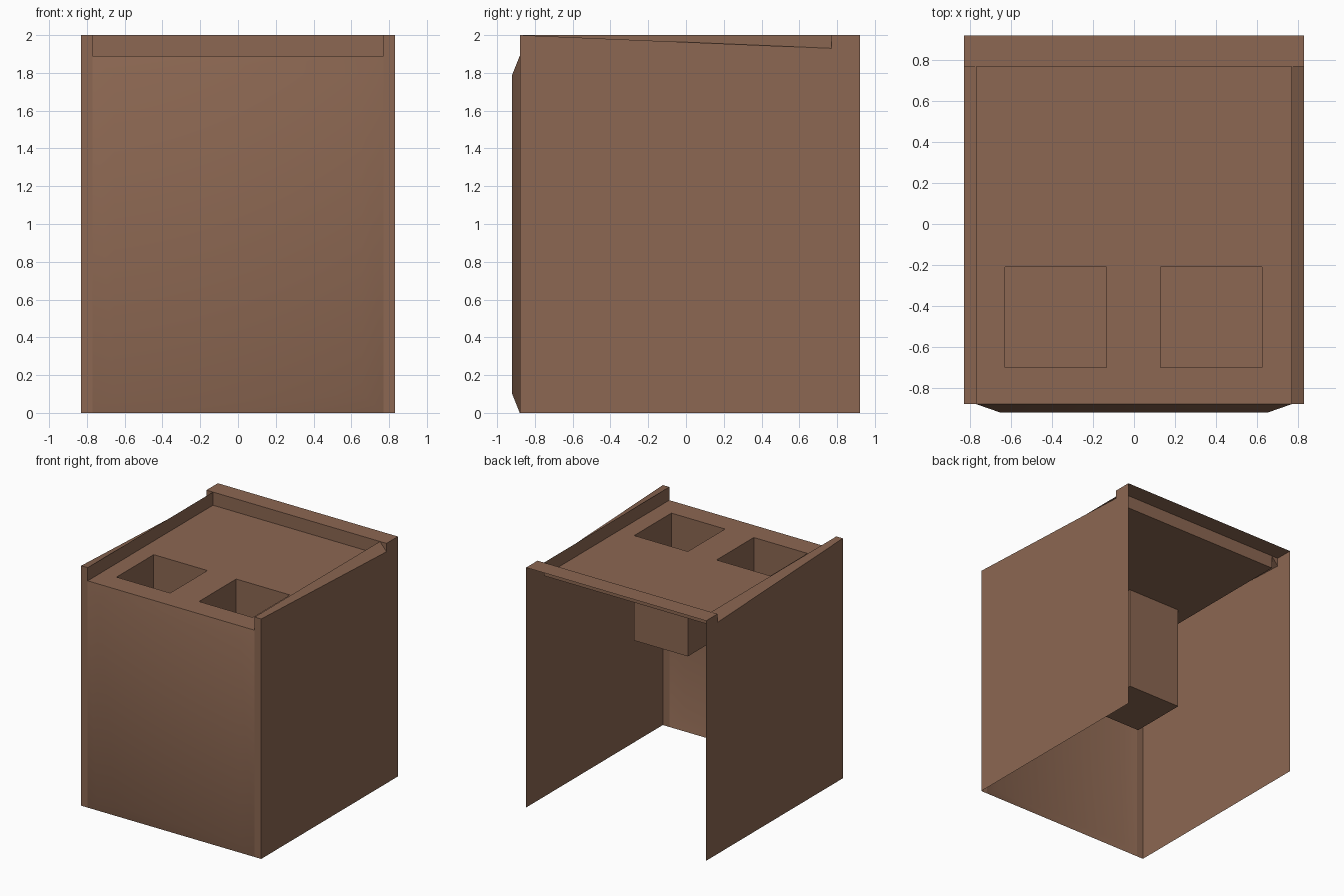
import bpy, math

if "Cube" in bpy.data.objects:
    bpy.data.objects.remove(bpy.data.objects["Cube"])

brown = bpy.data.materials.new("brown")
brown.diffuse_color = (0.262, 0.136, 0.084, 1)
brown.use_nodes = True
brown.node_tree.nodes["Principled BSDF"].inputs["Base Color"].default_value = brown.diffuse_color

X, XI = 0.83, 0.77            # outer and inner edge of side rims
YF, YB, YR = -0.88, 0.92, 0.77  # front plane, back edge, back rim
ZC, ZT = 1.89, 2.0            # counter and rim heights


def sheet(name, faces, mirror=False, angle=None):
    """Open surface made from corner loops; shared corners are joined."""
    verts, index, polys = [], {}, []
    for f in faces:
        poly = []
        for p in f:
            if p not in index:
                index[p] = len(verts)
                verts.append(p)
            poly.append(index[p])
        polys.append(poly)
    me = bpy.data.meshes.new(name)
    me.from_pydata(verts, [], polys)
    me.materials.append(brown)
    ob = bpy.data.objects.new(name, me)
    bpy.context.collection.objects.link(ob)
    if mirror:
        ob.modifiers.new("mirror", 'MIRROR')
    if angle:
        bpy.ops.object.select_all(action='DESELECT')
        ob.select_set(True)
        bpy.context.view_layer.objects.active = ob
        bpy.ops.object.shade_smooth_by_angle(angle=math.radians(angle))
    return ob


def ring(x0, x1, z0, z1, y):
    return [(x0, y, z0), (x1, y, z0), (x1, y, z1), (x0, y, z1)]


# Front panel: shallow raised field with sloped borders
outer = ring(-XI, XI, 0, ZC, YF)
inner = ring(-0.655, 0.655, 0.10, 1.79, -0.92)
sheet("front_panel", [inner] + [
    [outer[i], outer[(i + 1) % 4], inner[(i + 1) % 4], inner[i]] for i in range(4)],
    angle=40)

# Side walls with hollow raised rims; the rim's outer edge dips toward the back
dip = (X, YR, 1.93)
sheet("side_wall", [
    [(XI, YF, 0), (X, YF, 0), (X, YF, ZT), (XI, YF, ZT)],
    [(X, YF, 0), (X, YB, 0), (X, YB, ZT), (X, YR, ZT), dip, (X, YF, ZT)],
    [(XI, YF, ZT), (X, YF, ZT), dip, (XI, YR, ZT)],
    [(XI, YR, ZT), dip, (X, YR, ZT)],
    [(XI, YF, ZC), (XI, YF, ZT), (XI, YR, ZT), (XI, YR, ZC)],
], mirror=True, angle=50)

# Back rim: riser and top ledge, open behind
sheet("back_rim", [
    [(-XI, YR, ZC), (XI, YR, ZC), (XI, YR, ZT), (-XI, YR, ZT)],
    [(-X, YR, ZT), (X, YR, ZT), (X, YB, ZT), (-X, YB, ZT)],
])

# Counter top as a grid with two cells left open for the basins
xs = [-XI, -0.63, -0.135, 0.13, 0.625, XI]
ys = [YF, -0.70, -0.21, YR]
cells = []
for i in range(5):
    for j in range(3):
        if j == 1 and i in (1, 3):
            continue
        cells.append([(xs[i], ys[j], ZC), (xs[i + 1], ys[j], ZC),
                      (xs[i + 1], ys[j + 1], ZC), (xs[i], ys[j + 1], ZC)])
sheet("counter_top", cells)

# Two square basins, normals facing inward
for name, i in (("left_basin", 1), ("right_basin", 3)):
    c = [(xs[i], ys[1]), (xs[i + 1], ys[1]), (xs[i + 1], ys[2]), (xs[i], ys[2])]
    lo = [p + (1.015,) for p in c]
    hi = [p + (ZC,) for p in c]
    sheet(name, [lo] + [[lo[(k + 1) % 4], lo[k], hi[k], hi[(k + 1) % 4]] for k in range(4)])
